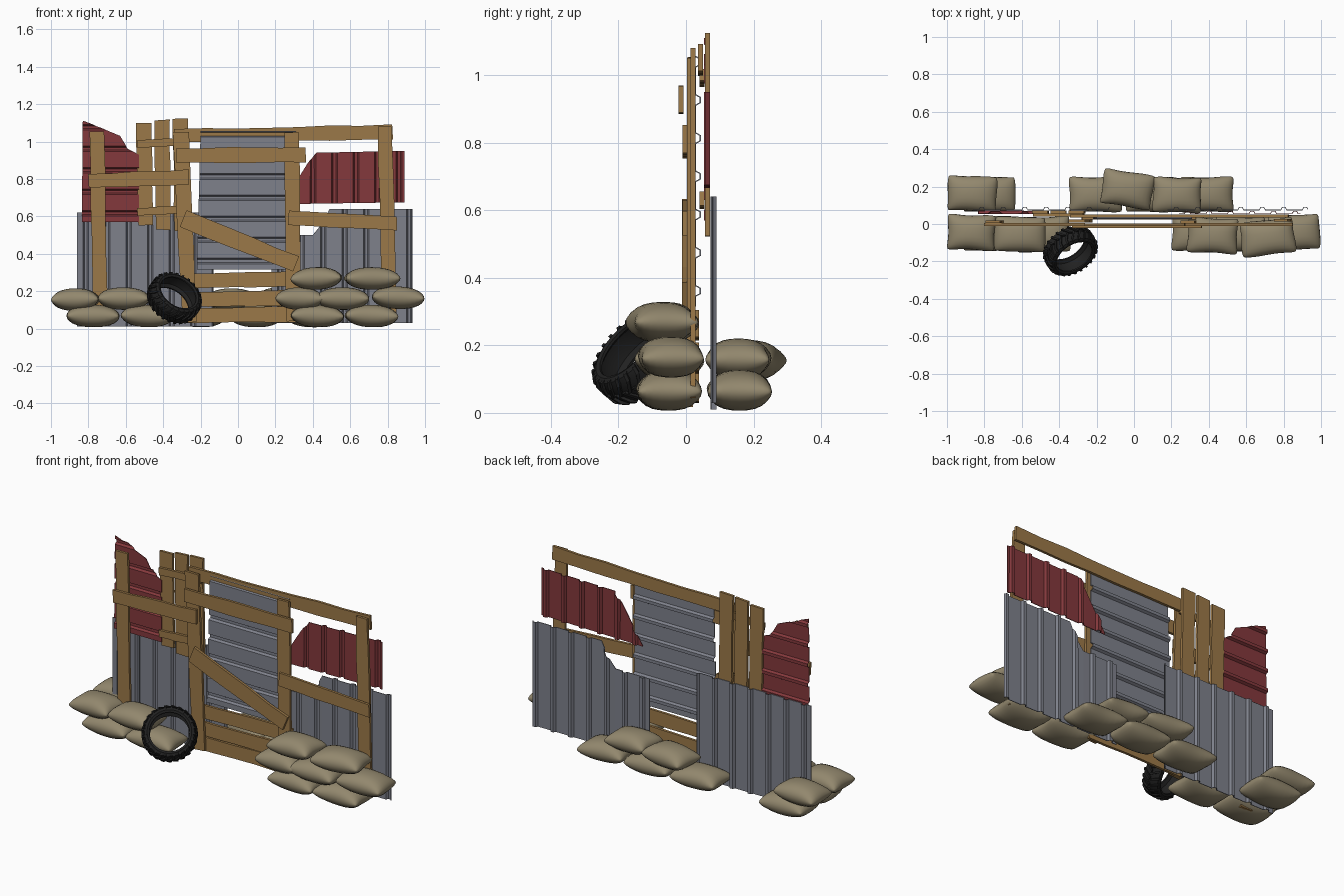
import bpy, math, random
from mathutils import Vector, Matrix

if "Cube" in bpy.data.objects:
    bpy.data.objects.remove(bpy.data.objects["Cube"])
random.seed(4)


def material(name, rgb):
    m = bpy.data.materials.new(name)
    m.diffuse_color = (*rgb, 1)
    m.use_nodes = True
    m.node_tree.nodes["Principled BSDF"].inputs["Base Color"].default_value = m.diffuse_color
    return m


WOOD = material("wood", (0.33, 0.19, 0.065))
STEEL = material("grey_sheet", (0.21, 0.22, 0.26))
RED = material("red_sheet", (0.23, 0.04, 0.045))
SACK = material("sack", (0.29, 0.245, 0.155))
RUBBER = material("rubber", (0.015, 0.015, 0.015))


def make(name, verts, faces, mat, smooth=None):
    me = bpy.data.meshes.new(name)
    me.from_pydata(verts, [], faces)
    me.materials.append(mat)
    ob = bpy.data.objects.new(name, me)
    bpy.context.collection.objects.link(ob)
    bpy.ops.object.select_all(action='DESELECT')
    ob.select_set(True)
    bpy.context.view_layer.objects.active = ob
    bpy.ops.object.mode_set(mode='EDIT')
    bpy.ops.mesh.select_all(action='SELECT')
    bpy.ops.mesh.normals_make_consistent(inside=False)
    bpy.ops.object.mode_set(mode='OBJECT')
    if smooth:
        bpy.ops.object.shade_smooth_by_angle(angle=math.radians(smooth))
    return ob


def plank(name, a, b, w0, w1, y, t=0.015, n=5):
    """Rough board from a to b in the xz plane, front face at y."""
    a, b = Vector((a[0], 0, a[1])), Vector((b[0], 0, b[1]))
    d = (b - a).normalized()
    side = Vector((-d.z, 0, d.x))
    verts, faces = [], []
    for i in range(n + 1):
        k = i / n
        w = w0 + (w1 - w0) * k
        for s, yy in ((-1, y), (1, y), (1, y + t), (-1, y + t)):
            if yy == y:
                edge = side * s * (w / 2 + random.uniform(-0.003, 0.003))
                slip = d * random.uniform(-0.004, 0.004)
                pair = {} if s == -1 else pair
                pair[s] = a.lerp(b, k) + edge + slip
            verts.append(pair[s] + Vector((0, yy, 0)))
    for i in range(n):
        o = i * 4
        faces += [(o + j, o + (j + 1) % 4, o + 4 + (j + 1) % 4, o + 4 + j) for j in range(4)]
    faces += [(0, 1, 2, 3), tuple(range(n * 4, n * 4 + 4))]
    return make(name, verts, faces, WOOD)


def interp(pts, x):
    for (x0, v0), (x1, v1) in zip(pts, pts[1:]):
        if x <= x1 + 1e-6:
            return v0 + (v1 - v0) * (x - x0) / (x1 - x0)
    return pts[-1][1]


def sheet(name, lo, hi, y, mat, pitch=0.115, first=0.03, depth=0.014, across=False):
    """Ribbed sheet; lo/hi are its two cut edges along the ribbed direction."""
    s0, s1 = hi[0][0], hi[-1][0]
    rib = [(s0 - 1, 0)]
    p = s0 + first
    while p < s1:
        rib += [(p, 0), (p + 0.008, depth), (p + 0.024, depth), (p + 0.032, 0)]
        p += pitch
    rib.append((s1 + 1, 0))
    stations = sorted({round(q, 4) for q in [r[0] for r in rib] + [h[0] for h in hi]
                       if s0 - 1e-6 <= q <= s1 + 1e-6})
    verts = []
    for s in stations:
        for e in (interp(lo, s), interp(hi, s)):
            yy = y + interp(rib, s)
            verts.append((e, yy, s) if across else (s, yy, e))
    faces = [(2 * i, 2 * i + 2, 2 * i + 3, 2 * i + 1) for i in range(len(stations) - 1)]
    ob = make(name, verts, faces, mat)
    mod = ob.modifiers.new("thickness", 'SOLIDIFY')
    mod.thickness = 0.004
    mod.offset = 0
    return ob


def sandbag(name, x, y, z, length=0.285, turn=0.0, tip=0.0, wid=0.195, h=0.12):
    nu, nv = 14, 12
    M = (Matrix.Translation((x, y, z)) @ Matrix.Rotation(turn, 4, 'Z') @ Matrix.Rotation(tip, 4, 'Y'))
    ph = random.uniform(0, 6)
    idx, verts, faces = {}, [], []
    for side in (1, -1):
        for i in range(nu + 1):
            for j in range(nv + 1):
                rim = i in (0, nu) or j in (0, nv)
                if rim and side == -1:
                    idx[i, j, -1] = idx[i, j, 1]
                    continue
                u = math.sin(math.pi * (i / nu - 0.5))
                v = math.sin(math.pi * (j / nv - 0.5))
                hz = ((1 - abs(u) ** 2.3) * (1 - abs(v) ** 2.6))
                hz = max(hz, 0) ** 0.5 * h / 2 * side
                px = length / 2 * u * (0.96 + 0.04 * v * v + 0.02 * math.sin(3 * v + ph))
                py = wid / 2 * v * (0.94 + 0.06 * u * u + 0.02 * math.sin(4 * u + ph))
                # round the corners a little
                c = 1 - 0.07 * (abs(u * v)) ** 6
                idx[i, j, side] = len(verts)
                verts.append(M @ Vector((px * c, py * c, hz)))
    for side in (1, -1):
        for i in range(nu):
            for j in range(nv):
                faces.append((idx[i, j, side], idx[i + 1, j, side],
                              idx[i + 1, j + 1, side], idx[i, j + 1, side]))
    make(name, verts, faces, SACK, 50)


# corrugated sheets
sheet("left_lower_sheet", [(-0.86, 0.01), (-0.13, 0.01)], [(-0.86, 0.62), (-0.13, 0.62)], 0.075, STEEL)
sheet("right_lower_sheet", [(0.18, 0.03), (0.93, 0.03)],
      [(0.18, 0.5), (0.40, 0.5), (0.45, 0.56), (0.49, 0.64), (0.93, 0.64)], 0.075, STEEL)
sheet("middle_sheet", [(0.315, -0.22), (1.055, -0.2)], [(0.315, 0.31), (1.055, 0.31)], 0.028, STEEL,
      pitch=0.113, across=True)
sheet("right_red_sheet", [(0.24, 0.665), (0.89, 0.675)],
      [(0.24, 0.67), (0.37, 0.88), (0.42, 0.94), (0.89, 0.95)], 0.055, RED)
sheet("left_red_sheet", [(0.57, -0.835), (1.11, -0.83)],
      [(0.57, -0.53), (0.93, -0.53), (0.96, -0.59), (1.03, -0.63), (1.11, -0.825)], 0.055, RED, across=True)

# upright posts
plank("left_post", (-0.755, 1.05), (-0.735, 0.02), 0.08, 0.075, 0.005)
plank("gate_left_post", (-0.305, 1.05), (-0.26, 0.03), 0.085, 0.075, 0.008)
plank("gate_right_post", (0.285, 1.05), (0.30, 0.04), 0.08, 0.08, 0.003)
plank("right_post", (0.785, 1.08), (0.81, 0.04), 0.075, 0.08, 0.013)

# rails and brace
plank("top_rail", (-0.34, 1.03), (0.825, 1.05), 0.07, 0.08, 0.035, n=7)
plank("upper_gate_rail", (-0.33, 0.925), (0.36, 0.93), 0.08, 0.078, -0.022)
plank("left_rail", (-0.80, 0.79), (-0.265, 0.81), 0.07, 0.08, -0.01)
plank("gate_brace", (-0.29, 0.585), (0.31, 0.345), 0.095, 0.085, -0.012)
plank("right_rail", (0.27, 0.59), (0.85, 0.56), 0.078, 0.072, -0.01)
for i, (za, zb) in enumerate([(0.255, 0.265), (0.155, 0.165), (0.07, 0.075)]):
    plank(f"gate_board_{i + 1}", (-0.28, za), (0.33, zb), 0.078, 0.082, 0.024)

# pickets with two backing rails
for i, (x, z0, z1) in enumerate([(-0.50, 0.55, 1.10), (-0.405, 0.53, 1.115), (-0.305, 0.52, 1.12)]):
    plank(f"picket_{i + 1}", (x + 0.005, z0), (x - 0.003, z1), 0.08, 0.082, 0.056)
plank("picket_rail_top", (-0.54, 0.985), (-0.27, 1.0), 0.04, 0.04, 0.04)
plank("picket_rail_bottom", (-0.54, 0.625), (-0.27, 0.635), 0.04, 0.04, 0.04)

# sandbags: x, y, z, length, turn
F, B = -0.05, 0.158
bags = [(-0.775, F, 0.067, 0.29, 0), (-0.485, F - 0.005, 0.067, 0.29, 0.03),
        (-0.87, F + 0.005, 0.155, 0.26, -0.04), (-0.61, F - 0.005, 0.16, 0.28, -0.03),
        (0.425, F, 0.067, 0.29, 0), (0.715, F, 0.067, 0.29, 0.02),
        (0.33, F, 0.16, 0.26, -0.02), (0.56, F - 0.005, 0.16, 0.29, -0.03), (0.855, F + 0.005, 0.165, 0.285, 0.05),
        (0.42, F - 0.012, 0.268, 0.275, -0.05), (0.715, F - 0.022, 0.268, 0.295, 0.12),
        (-0.775, B, 0.067, 0.29, 0), (-0.865, B + 0.005, 0.155, 0.27, -0.04),
        (-0.205, B, 0.067, 0.29, 0), (0.095, B, 0.067, 0.29, 0), (0.39, B, 0.067, 0.29, 0.01),
        (-0.035, B + 0.028, 0.155, 0.28, -0.16), (0.23, B - 0.003, 0.16, 0.265, -0.03)]
for i, (x, y, z, l, t) in enumerate(bags):
    sandbag(f"sandbag_{i + 1}", x, y, z, l, t, random.uniform(-0.04, 0.04))

# tyre: lathed carcass plus chevron lugs
axis = Vector((0.43, -0.66, 0.6)).normalized()
TM = Matrix.Translation((-0.34, -0.143, 0.163)) @ axis.to_track_quat('Z', 'Y').to_matrix().to_4x4()
prof = [(0.139, -0.03), (0.141, 0), (0.139, 0.03), (0.132, 0.047), (0.118, 0.054), (0.106, 0.05), (0.105, 0.042),
        (0.122, 0.03), (0.126, 0), (0.122, -0.03), (0.105, -0.042), (0.106, -0.05), (0.118, -0.054), (0.132, -0.047)]
N, P = 36, len(prof)


def polar(r, ang, h):
    return TM @ Vector((r * math.cos(ang), r * math.sin(ang), h))


verts = [polar(r, math.tau * i / N, h) for i in range(N) for r, h in prof]
faces = [(i * P + j, i * P + (j + 1) % P, (i + 1) % N * P + (j + 1) % P, (i + 1) % N * P + j)
         for i in range(N) for j in range(P)]
make("tyre", verts, faces, RUBBER, 35)

verts, faces = [], []
LUGS = 24
for k in range(LUGS):
    for s in (1, -1):
        a0 = math.tau * (k + (0.5 if s < 0 else 0)) / LUGS
        o = len(verts)
        for h, lag, r in ((-0.004, 0.0, 0.149), (0.034, 0.17, 0.148), (0.053, 0.2, 0.136)):
            for da, rr in ((-0.05, r - 0.014), (-0.04, r), (0.04, r), (0.05, r - 0.014)):
                verts.append(polar(rr, a0 + lag + da, h * s))
        for q in (o, o + 4):
            faces += [(q + j, q + (j + 1) % 4, q + 4 + (j + 1) % 4, q + 4 + j) for j in range(4)]
        faces += [(o, o + 1, o + 2, o + 3), (o + 8, o + 9, o + 10, o + 11)]
make("tyre_lugs", verts, faces, RUBBER)
